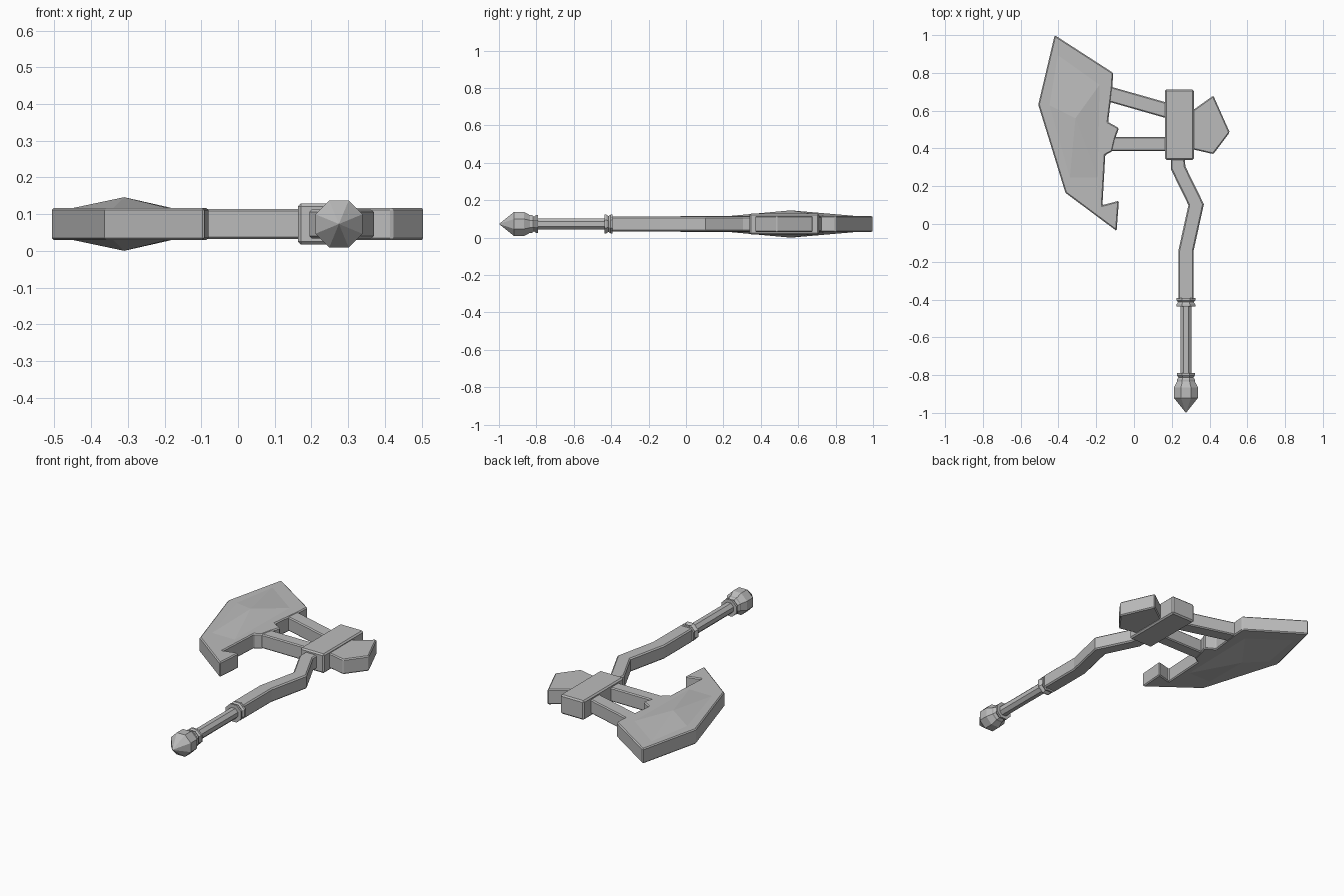
import bpy, bmesh, math

cube = bpy.data.objects.get("Cube")
if cube:
    bpy.data.objects.remove(cube, do_unlink=True)

MID = 0.073      # height of the axe's flat mid plane
AXIS = 0.275     # x of the grip axis

grey = bpy.data.materials.new("plain_grey")
grey.use_nodes = True
grey.diffuse_color = (0.5, 0.5, 0.5, 1)
grey.node_tree.nodes["Principled BSDF"].inputs["Base Color"].default_value = (0.5, 0.5, 0.5, 1)


def finish(name, bm, bevel=0.0):
    bmesh.ops.recalc_face_normals(bm, faces=bm.faces)
    mesh = bpy.data.meshes.new(name)
    bm.to_mesh(mesh)
    bm.free()
    mesh.materials.append(grey)
    obj = bpy.data.objects.new(name, mesh)
    bpy.context.collection.objects.link(obj)
    if bevel:
        mod = obj.modifiers.new("edge_bevel", "BEVEL")
        mod.width = bevel
        mod.segments = 1
        mod.limit_method = "ANGLE"
        mod.angle_limit = math.radians(40)
    return obj


def slab(name, outline, half, bevel=0.006):
    """Flat outline extruded evenly about the mid plane."""
    bm = bmesh.new()
    face = bm.faces.new([bm.verts.new((x, y, MID - half)) for x, y in outline])
    ext = bmesh.ops.extrude_face_region(bm, geom=[face])
    top = [v for v in ext["geom"] if isinstance(v, bmesh.types.BMVert)]
    bmesh.ops.translate(bm, verts=top, vec=(0, 0, 2 * half))
    return finish(name, bm, bevel)


def turned(name, profile, sides=8):
    """Octagonal lathe along y from (radius, y) pairs; flats face up and down."""
    bm = bmesh.new()
    rings = []
    for r, y in profile:
        r /= math.cos(math.pi / sides)
        angles = [(i + 0.5) * math.tau / sides for i in range(sides)]
        rings.append([bm.verts.new((AXIS + r * math.cos(a), y, MID + r * math.sin(a)))
                      for a in angles])
    for a, b in zip(rings, rings[1:]):
        for i in range(sides):
            j = (i + 1) % sides
            bm.faces.new((a[i], a[j], b[j], b[i]))
    bm.faces.new(rings[0])
    bm.faces.new(rings[-1])
    bmesh.ops.remove_doubles(bm, verts=bm.verts, dist=0.0005)
    return finish(name, bm)


# Blade with hooked beard
slab("blade", [(-0.42, 1.0), (-0.11, 0.80), (-0.115, 0.72), (-0.137, 0.54),
               (-0.08, 0.508), (-0.10, 0.45), (-0.115, 0.385), (-0.152, 0.365),
               (-0.167, 0.10), (-0.08, 0.123), (-0.092, -0.037),
               (-0.363, 0.165), (-0.507, 0.632)], 0.044)

# Shallow faceted bulge on both cheeks of the blade
bulge = [(-0.405, 0.90), (-0.18, 0.74), (-0.19, 0.24), (-0.34, 0.24), (-0.45, 0.63)]
for side, sign in (("upper", 1), ("lower", -1)):
    bm = bmesh.new()
    base = [bm.verts.new((x, y, MID + sign * 0.0435)) for x, y in bulge]
    peak = bm.verts.new((-0.31, 0.56, MID + sign * 0.073))
    for a, b in zip(base, base[1:] + base[:1]):
        bm.faces.new((a, b, peak))
    bm.faces.new(base)
    finish(side + "_blade_bulge", bm)

# Two arms joining blade to hub
slab("upper_arm", [(-0.15, 0.735), (0.19, 0.638), (0.19, 0.555), (-0.15, 0.652)], 0.041)
slab("lower_arm", [(-0.15, 0.46), (0.19, 0.46), (0.19, 0.387), (-0.15, 0.387)], 0.041)

# Hub block and back spike
slab("hub", [(0.163, 0.34), (0.317, 0.34), (0.317, 0.712), (0.163, 0.712)], 0.056, 0.008)
slab("back_spike", [(0.29, 0.585), (0.315, 0.605), (0.42, 0.68), (0.507, 0.485),
                    (0.42, 0.37), (0.29, 0.40)], 0.044)

# Bent handle shaft
slab("handle", [(0.235, -0.40), (0.235, -0.14), (0.288, 0.10), (0.195, 0.29),
                (0.195, 0.36), (0.268, 0.36), (0.272, 0.305), (0.37, 0.105),
                (0.316, -0.14), (0.316, -0.40)], 0.040, 0.007)

# Round grip, collars and pommel
turned("grip", [(0.030, -0.39), (0.030, -0.84)])
for name, y, size in (("upper_collar", -0.392, 1.0), ("lower_collar", -0.79, 0.95)):
    turned(name, [(0.05 * size, y), (0.05 * size, y - 0.012), (0.042 * size, y - 0.022),
                  (0.05 * size, y - 0.034), (0.05 * size, y - 0.044)])
turned("pommel", [(0.042, -0.825), (0.064, -0.865), (0.064, -0.92), (0.0, -1.0)])
